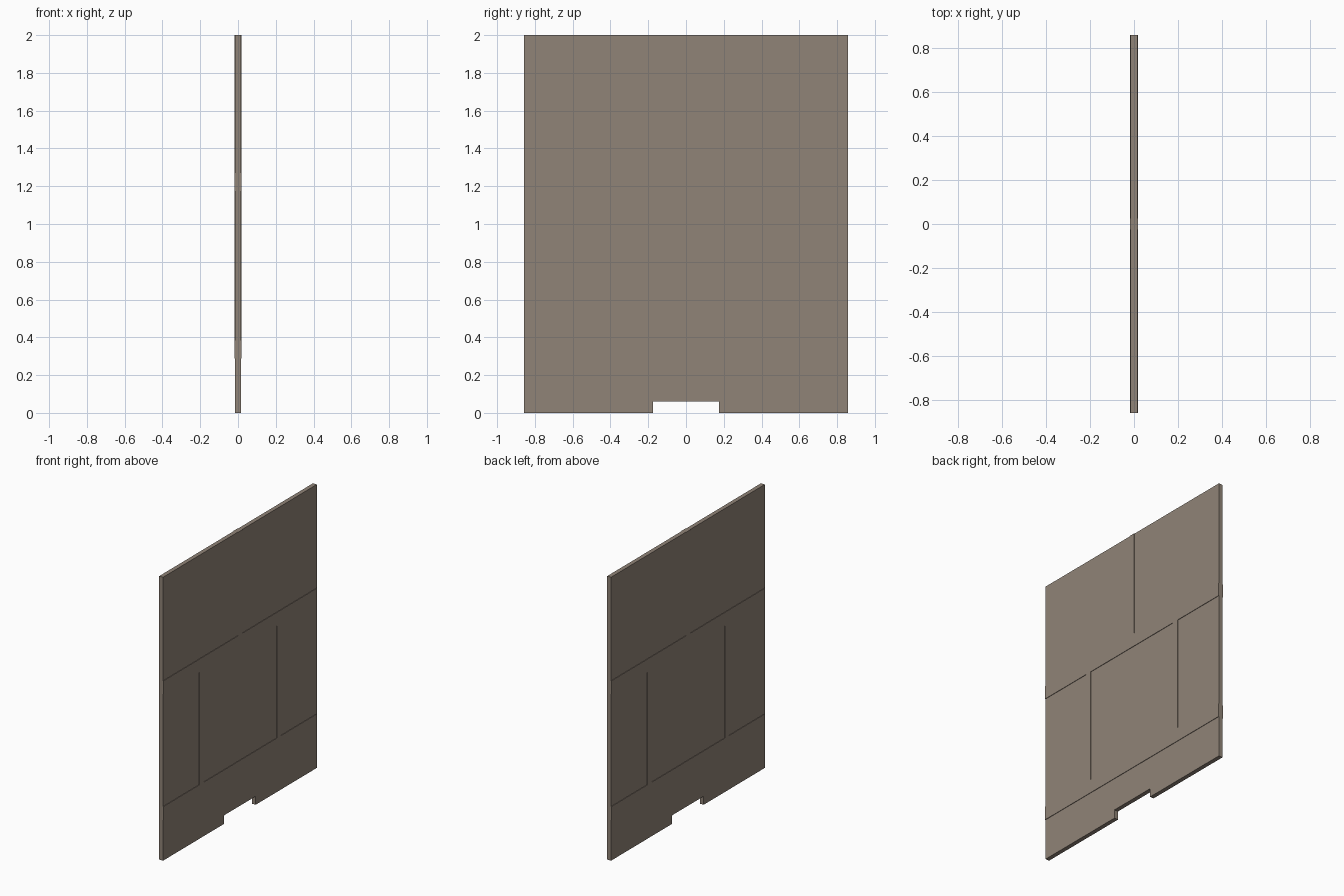
import bpy, bmesh

if "Cube" in bpy.data.objects:
    bpy.data.objects.remove(bpy.data.objects["Cube"])

HALF_W, HEIGHT = 0.857, 2.0
SLAB_T, TRIM_T = 0.030, 0.037      # thickness of panel and of raised trim
TRIM_HALF = 0.024                  # half width of upright strips
RAILS = [(0.288, 0.383), (1.175, 1.27)]

mat = bpy.data.materials.new("brown_grey_board")
mat.diffuse_color = (0.28, 0.23, 0.185, 1)
mat.use_nodes = True
mat.node_tree.nodes["Principled BSDF"].inputs["Base Color"].default_value = mat.diffuse_color


def extruded(name, outline, thickness):
    """Flat (y, z) outline extruded along x, centred on x = 0."""
    bm = bmesh.new()
    face = bm.faces.new([bm.verts.new((-thickness / 2, y, z)) for y, z in outline])
    res = bmesh.ops.extrude_face_region(bm, geom=[face])
    moved = [v for v in res["geom"] if isinstance(v, bmesh.types.BMVert)]
    bmesh.ops.translate(bm, verts=moved, vec=(thickness, 0, 0))
    bmesh.ops.recalc_face_normals(bm, faces=bm.faces)
    mesh = bpy.data.meshes.new(name)
    bm.to_mesh(mesh)
    bm.free()
    mesh.materials.append(mat)
    obj = bpy.data.objects.new(name, mesh)
    bpy.context.collection.objects.link(obj)
    return obj


def strip(name, y0, y1, z0, z1):
    return extruded(name, [(y0, z0), (y1, z0), (y1, z1), (y0, z1)], TRIM_T)


# Main panel with a notch in the bottom edge
extruded("main_panel", [
    (-HALF_W, 0), (-0.176, 0), (-0.176, 0.06), (0.176, 0.06), (0.176, 0),
    (HALF_W, 0), (HALF_W, HEIGHT), (-HALF_W, HEIGHT)], SLAB_T)

# Raised horizontal rails, showing on both faces
for name, (z0, z1) in zip(("lower_rail", "upper_rail"), RAILS):
    strip(name, -HALF_W, HALF_W, z0, z1)

# Raised upright strips: two between the rails, one above
for name, y, z0, z1 in (
        ("left_upright", -0.43, RAILS[0][1], RAILS[1][0]),
        ("right_upright", 0.43, RAILS[0][1], RAILS[1][0]),
        ("top_upright", 0.0, RAILS[1][1], HEIGHT)):
    strip(name, y - TRIM_HALF, y + TRIM_HALF, z0, z1)
